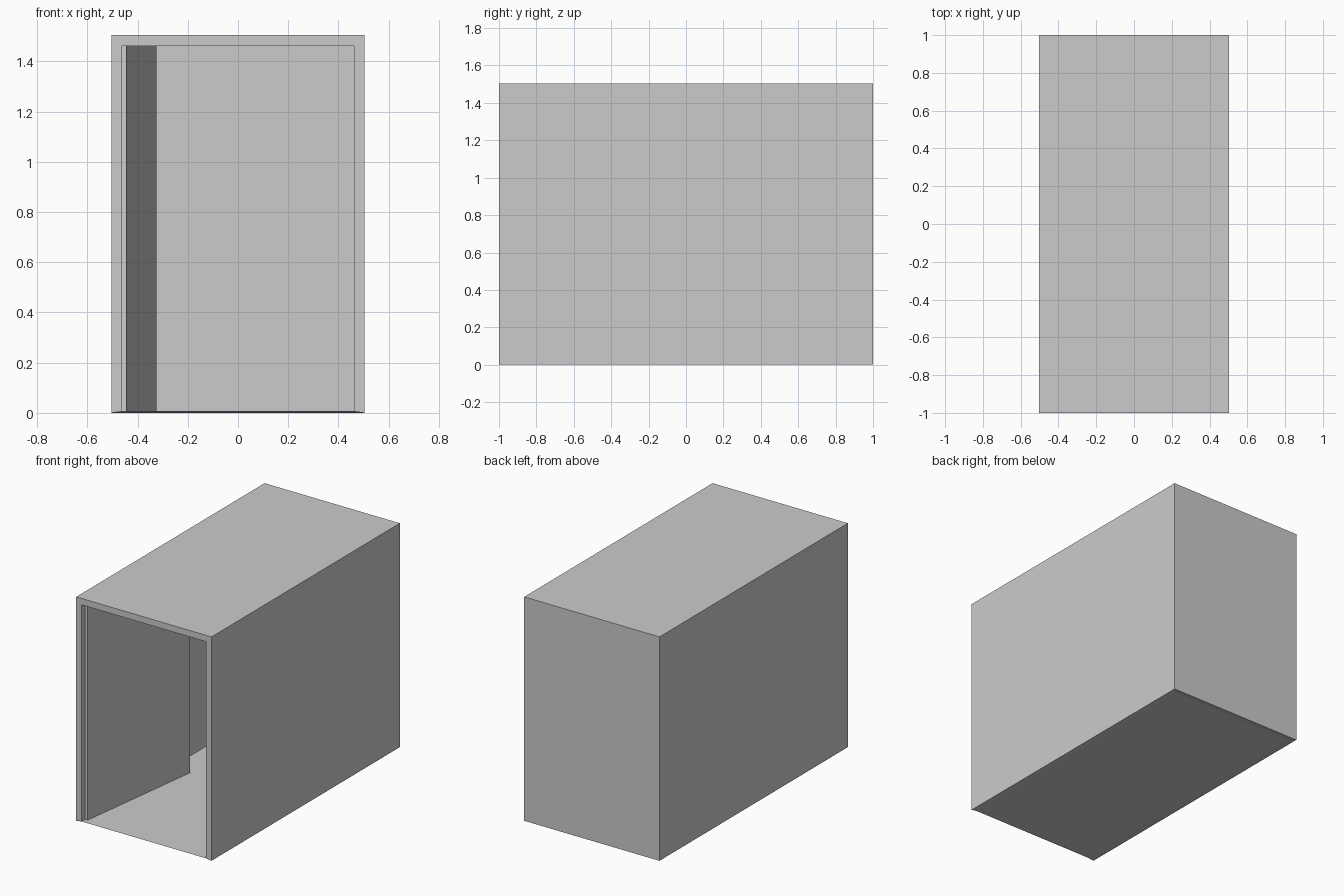
import bpy, bmesh
from math import atan2
from mathutils import Matrix, Vector

if "Cube" in bpy.data.objects:
    bpy.data.objects.remove(bpy.data.objects["Cube"])


def box_corners(hx, y0, y1, z0, z1):
    # order: front-left, front-right, back-right, back-left; bottom then top
    return [(x, y, z) for z in (z0, z1)
            for x, y in ((-hx, y0), (hx, y0), (hx, y1), (-hx, y1))]


def make_object(name, bm):
    bmesh.ops.recalc_face_normals(bm, faces=bm.faces[:])
    mesh = bpy.data.meshes.new(name)
    bm.to_mesh(mesh)
    bm.free()
    ob = bpy.data.objects.new(name, mesh)
    bpy.context.collection.objects.link(ob)
    return ob


W, H = 0.503, 1.505        # outer half width and height
IW, IH = 0.463, 1.462      # inner half width and height
FLOOR = 0.006

# Container shell: outer and inner skins joined by a rim, open front
bm = bmesh.new()
outer = [bm.verts.new(c) for c in box_corners(W, -1, 1, 0, H)]
inner = [bm.verts.new(c) for c in box_corners(IW, -1, 0.96, FLOOR, IH)]
for skin in (outer, inner):
    for quad in ((1, 2, 6, 5), (2, 3, 7, 6), (3, 0, 4, 7), (4, 5, 6, 7)):
        bm.faces.new([skin[i] for i in quad])
# rim runs round the front frame and the underside of the walls
loop = [0, 4, 5, 1, 2, 3]
for a, b in zip(loop, loop[1:] + loop[:1]):
    bm.faces.new((outer[a], outer[b], inner[b], inner[a]))
# thin floor sheet
bm.faces.new(inner[:4])
make_object("container_shell", bm)

# Door leaf, hinged at the left front and swung inward
length, thick = 0.928, 0.02
bm = bmesh.new()
bmesh.ops.create_cube(bm, size=1)
height = IH - FLOOR
bmesh.ops.scale(bm, vec=(thick, length, height), verts=bm.verts)
bmesh.ops.translate(bm, vec=(thick / 2, length / 2, height / 2), verts=bm.verts)
door = make_object("door", bm)
door.matrix_world = (Matrix.Translation(Vector((-0.464, -0.962, FLOOR)))
                     @ Matrix.Rotation(-atan2(0.12, 0.92), 4, 'Z'))
